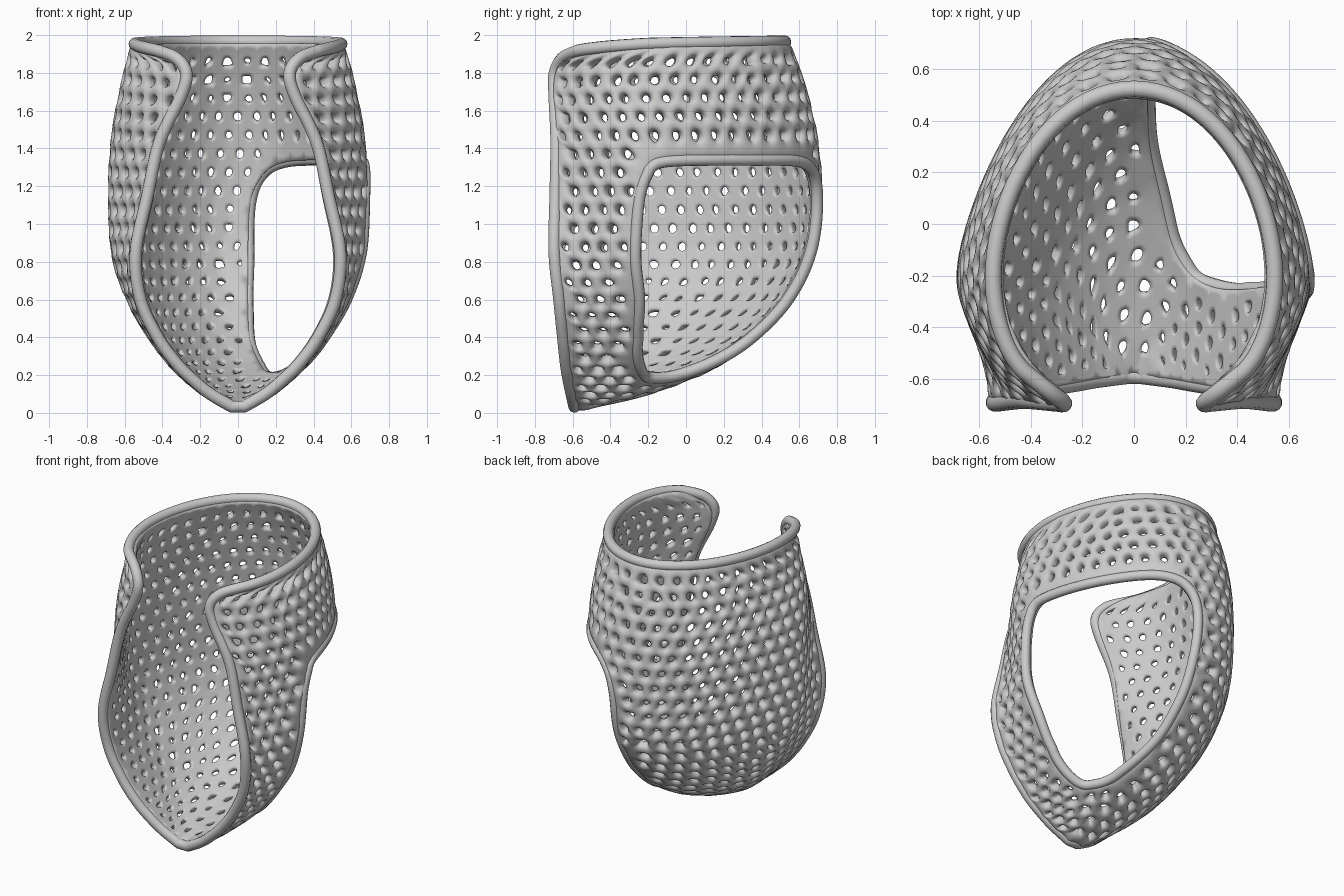
import bpy, bmesh, math, random
from mathutils import Vector

if "Cube" in bpy.data.objects:
    bpy.data.objects.remove(bpy.data.objects["Cube"])
random.seed(4)

# Horizontal sections: height, half width, back y, widest y, front edge x, front edge y
SECT = [(.032, .035, -.57, -.58, .03, -.585), (.10, .16, -.27, -.45, .145, -.60),
        (.17, .25, -.05, -.36, .23, -.615), (.26, .345, .155, -.30, .32, -.63),
        (.40, .45, .355, -.25, .42, -.645), (.60, .568, .54, -.20, .51, -.665),
        (.85, .65, .66, -.20, .535, -.69), (1.15, .665, .697, -.20, .475, -.685),
        (1.45, .65, .675, -.20, .41, -.68), (1.70, .605, .62, -.20, .30, -.69),
        (1.83, .575, .575, -.20, .27, -.69), (1.92, .555, .54, -.20, .32, -.65),
        (1.965, .54, .52, -.20, .42, -.57)]
# Side window outline: (s around the shell, height)
WINDOW = [(.06, 1.1), (.055, .8), (.06, .55), (.11, .34), (.3, .21), (.55, .185), (.74, .21),
          (.9, .29), (1.02, .42), (1.07, .56), (1.11, .8), (1.09, 1.07), (1.05, 1.2),
          (.97, 1.295), (.85, 1.335), (.5, 1.34), (.25, 1.33), (.12, 1.26)]
TMAX = len(SECT) - 1


def catmull(a, b, c, d, f):
    return [.5 * (2*q + (r-p)*f + (2*p-5*q+4*r-s)*f*f + (3*q-p-3*r+s)*f**3)
            for p, q, r, s in zip(a, b, c, d)]


def section(t):
    i = min(int(t), TMAX - 1)
    return catmull(SECT[max(i-1, 0)], SECT[i], SECT[i+1], SECT[min(i+2, TMAX)], t - i)


def surf(s, t):
    """s: 0 at the back ridge, +-1 at the widest point, +-2 at the front edge."""
    z, w, yb, ym, xe, ye = section(t)
    a = abs(s)
    if a <= 1:
        e = 1.45 - .35 * min(max((z - 1.2) / .75, 0), 1)
        x = w * math.sin(a * math.pi/2)
        y = ym + (yb - ym) * max(math.cos(a * math.pi/2), 0) ** e
    else:
        p = (a - 1) * math.pi/3
        q = math.sin(p) / .866
        k = min(max((1.6 - z) / .6, 0), 1)      # straight front edge low, curled in high
        x = w - (w - xe) * ((1-k) * (1 - math.cos(p)) / .5 + k * (3*q*q - 2*q**3))
        y = ym + (ye - ym) * q
    return Vector((math.copysign(x, s), y, z - .012 * a*a * (z/1.965)**4))


def t_of_z(z):
    lo, hi = 0, TMAX
    for _ in range(30):
        m = (lo + hi) / 2
        lo, hi = (m, hi) if section(m)[0] < z else (lo, m)
    return lo


def resample(params, pts, fracs):
    """Parameter values at given fractions of arc length."""
    cum = [0]
    for a, b in zip(pts, pts[1:]):
        cum.append(cum[-1] + (b - a).length)
    out, i = [], 0
    for f in fracs:
        d = f * cum[-1]
        while i < len(pts) - 2 and cum[i+1] < d:
            i += 1
        k = (d - cum[i]) / max(cum[i+1] - cum[i], 1e-9)
        out.append(params[i] + (params[i+1] - params[i]) * min(k, 1))
    return out, cum[-1]


# Window outline, smoothed, in parameters and in space
N = len(WINDOW)
win2 = [catmull(WINDOW[i-1], WINDOW[i], WINDOW[(i+1) % N], WINDOW[(i+2) % N], k/12)
        for i in range(N) for k in range(12)]
win3 = [surf(s, t_of_z(z)) for s, z in win2]


def in_window(s, z):
    inside = False
    for (a, b), (c, d) in zip(win2, win2[1:] + win2[:1]):
        if (b > z) != (d > z) and s < a + (c-a) * (z-b) / (d-b):
            inside = not inside
    return inside


def nearest(co):
    return min(win3, key=lambda p: (p - co).length_squared)


# Staggered rows of points; every interior point will become a hole
ts = [TMAX * i/300 for i in range(301)]
path = [surf(.5, t) for t in ts]
length = resample(ts, path, [0])[1]
nrows = round(length / .098)
row_t = resample(ts, path, [i/nrows for i in range(nrows + 1)])[0]
ss = [-2 + 4*i/160 for i in range(161)]
verts, keep, rows = [], [], []
for r, t in enumerate(row_t):
    pts = [surf(s, t) for s in ss]
    n = max(2, round(resample(ss, pts, [0])[1] / .108))
    fr = [i/n for i in range(n + 1)] if r % 2 else [0] + [(i+.5)/n for i in range(n)] + [1]
    fr = [f if f in (0, 1) else f + random.uniform(-.12, .12)/n for f in fr]
    row = []
    for f, s in zip(fr, resample(ss, pts, fr)[0]):
        co = surf(s, t)
        inside = in_window(s, section(t)[0])
        keep.append(not (inside and (nearest(co) - co).length > .045))
        row.append((f, len(verts)))
        verts.append(co)
    rows.append(row)

# Stitch neighbouring rows into triangles
tris = []
for A, B in zip(rows, rows[1:]):
    i = j = 0
    while i < len(A)-1 or j < len(B)-1:
        if j == len(B)-1 or (i < len(A)-1 and A[i+1][0] < B[j+1][0]):
            tri = (A[i][1], A[i+1][1], B[j][1])
            i += 1
        else:
            tri = (A[i][1], B[j+1][1], B[j][1])
            j += 1
        if all(keep[v] for v in tri):
            tris.append(tri)

# Boundary points: those along the window are pulled onto its outline
edges = {}
for tri in tris:
    for a, b in zip(tri, tri[1:] + tri[:1]):
        edges[frozenset((a, b))] = edges.get(frozenset((a, b)), 0) + 1
border = {v for e, c in edges.items() if c == 1 for v in e}
outer = {v for r in rows for v in (r[0][1], r[-1][1])} | {v for r in (rows[0], rows[-1]) for _, v in r}
for v in border - outer:
    verts[v] = nearest(verts[v])

# Cut the corners of every triangle so that holes open at the interior points
bm = bmesh.new()
made = {}


def vert(key, co):
    if key not in made:
        made[key] = bm.verts.new(co)
    return made[key]


size = [random.uniform(.21, .27) for _ in verts]
for tri in tris:
    poly = []
    for i in range(3):
        p, v, n = tri[i-1], tri[i], tri[(i+1) % 3]
        if v in border:
            poly.append(vert((v, v), verts[v]))
        else:
            poly += [vert((v, o), verts[v].lerp(verts[o], size[v])) for o in (p, n)]
    bm.faces.new(poly)
bmesh.ops.recalc_face_normals(bm, faces=bm.faces)
bm.normal_update()
if sum(f.normal.dot(f.calc_center_median() - Vector((0, -.2, 1))) for f in bm.faces) < 0:
    bmesh.ops.reverse_faces(bm, faces=bm.faces)
for f in bm.faces:
    f.smooth = True
me = bpy.data.meshes.new("perforated_shell")
bm.to_mesh(me)
bm.free()
shell = bpy.data.objects.new("perforated_shell", me)
bpy.context.collection.objects.link(shell)
sol = shell.modifiers.new("thickness", 'SOLIDIFY')
sol.thickness, sol.offset, sol.edge_crease_inner = .062, 0, 1
sub = shell.modifiers.new("smooth", 'SUBSURF')
sub.levels = sub.render_levels = 2


# Rounded rims around the outer edge and the window, nearly flush with the inside
def rim(name, pts, radius):
    cu = bpy.data.curves.new(name, 'CURVE')
    cu.dimensions, cu.bevel_depth, cu.bevel_resolution = '3D', radius, 4
    sp = cu.splines.new('POLY')
    sp.points.add(len(pts) - 1)
    for p, co in zip(sp.points, pts):
        p.co = (co.x * 1.012, co.y * 1.008, co.z, 1)
    sp.use_cyclic_u = sp.use_smooth = True
    bpy.context.collection.objects.link(bpy.data.objects.new(name, cu))


edge_t = ts[1:-1:3]
rim("outer_rim", [surf(s, TMAX) for s in ss[::2]] + [surf(2, t) for t in reversed(edge_t)]
    + [surf(-2, t) for t in edge_t], .033)
rim("window_rim", win3, .031)
